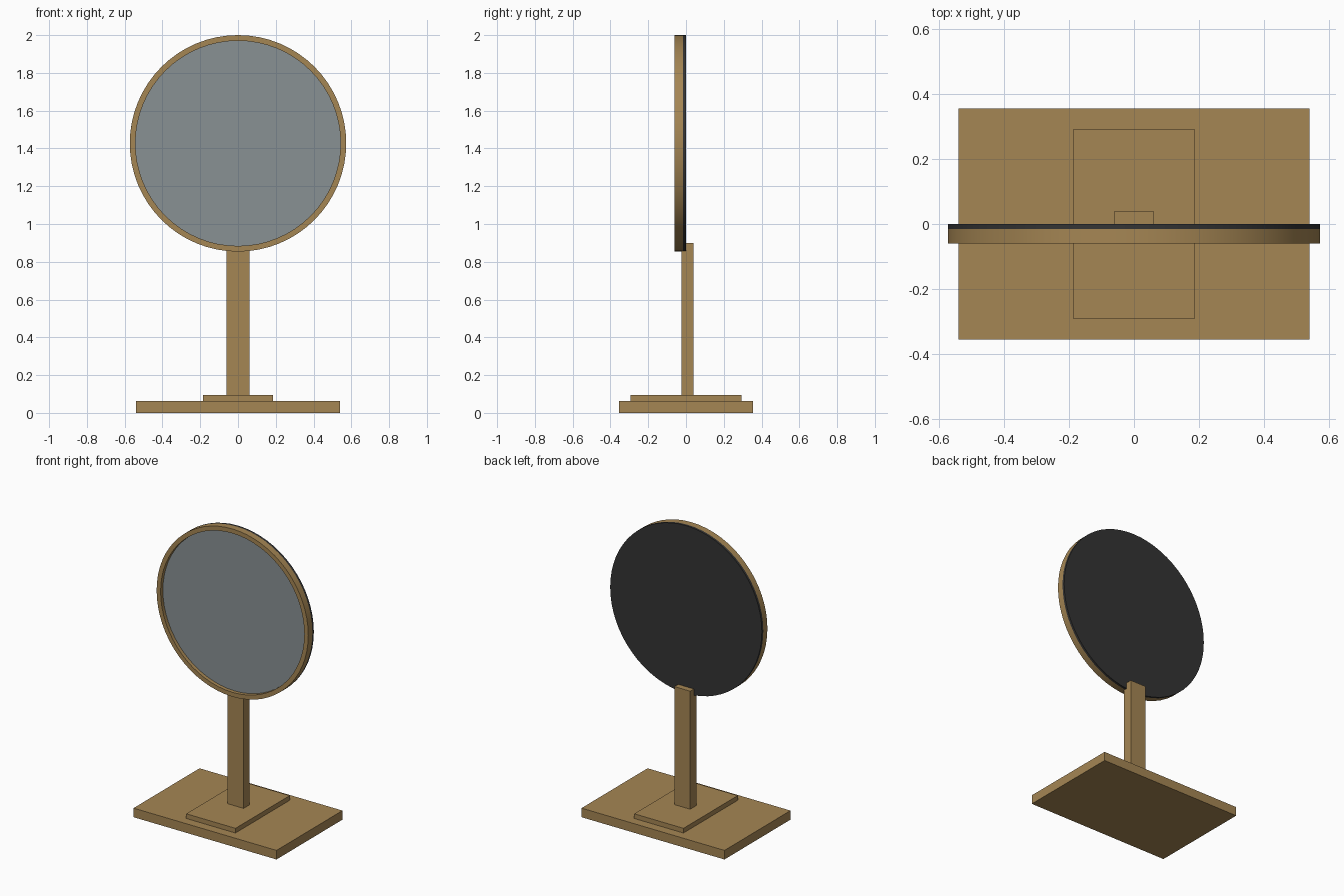
import bpy
import bmesh
from math import radians
from mathutils import Matrix, Vector

if "Cube" in bpy.data.objects:
    bpy.data.objects.remove(bpy.data.objects["Cube"])


def make_material(name, colour):
    mat = bpy.data.materials.new(name)
    mat.use_nodes = True
    mat.diffuse_color = (*colour, 1)
    mat.node_tree.nodes["Principled BSDF"].inputs["Base Color"].default_value = (*colour, 1)
    return mat


wood = make_material("oak brown", (0.376, 0.238, 0.088))
glass = make_material("mirror grey", (0.25, 0.283, 0.296))
backing = make_material("charcoal", (0.034, 0.034, 0.034))

SEGMENTS = 64
CENTRE = Vector((0, 0, 1.427))
OUTER, INNER = 0.573, 0.543


def finish(name, bm, mat, smooth=False):
    bmesh.ops.recalc_face_normals(bm, faces=bm.faces)
    mesh = bpy.data.meshes.new(name)
    bm.to_mesh(mesh)
    bm.free()
    mesh.materials.append(mat)
    obj = bpy.data.objects.new(name, mesh)
    bpy.context.collection.objects.link(obj)
    if smooth:
        bpy.ops.object.select_all(action="DESELECT")
        obj.select_set(True)
        bpy.context.view_layer.objects.active = obj
        bpy.ops.object.shade_smooth_by_angle(angle=radians(30))
    return obj


def box(name, x, y, z, mat):
    """Box spanning the given (low, high) range on each axis."""
    bm = bmesh.new()
    spans = (x, y, z)
    size = [hi - lo for lo, hi in spans]
    mid = Vector([(lo + hi) / 2 for lo, hi in spans])
    bmesh.ops.create_cube(bm, size=1, matrix=Matrix.Translation(mid) @ Matrix.Diagonal((*size, 1)))
    return finish(name, bm, mat)


def disc(name, radius, front, back, mat):
    """Round plate facing the front."""
    bm = bmesh.new()
    place = Matrix.Translation(CENTRE + Vector((0, (front + back) / 2, 0)))
    bmesh.ops.create_cone(bm, cap_ends=True, segments=SEGMENTS, radius1=radius, radius2=radius,
                          depth=back - front, matrix=place @ Matrix.Rotation(radians(90), 4, "X"))
    return finish(name, bm, mat, smooth=True)


def ring(name, outer, inner, front, back, mat):
    """Rectangular section turned about the front-to-back axis."""
    bm = bmesh.new()
    section = [(outer, front), (outer, back), (inner, back), (inner, front)]
    verts = [bm.verts.new(CENTRE + Vector((r, y, 0))) for r, y in section]
    edges = [bm.edges.new((verts[i], verts[(i + 1) % 4])) for i in range(4)]
    bmesh.ops.spin(bm, geom=verts + edges, cent=CENTRE, axis=(0, 1, 0),
                   angle=radians(360), steps=SEGMENTS, use_merge=True)
    bmesh.ops.remove_doubles(bm, verts=bm.verts, dist=0.0001)
    return finish(name, bm, mat, smooth=True)


# Stand
box("base", (-0.54, 0.54), (-0.356, 0.356), (0, 0.062), wood)
box("base_step", (-0.186, 0.186), (-0.293, 0.293), (0.062, 0.094), wood)
box("post", (-0.06, 0.06), (-0.025, 0.04), (0.094, 0.9), wood)

# Round mirror
ring("mirror_frame", OUTER, INNER, -0.06, -0.016, wood)
disc("mirror_glass", INNER, -0.035, -0.016, glass)
disc("back_plate", OUTER, -0.016, 0, backing)
